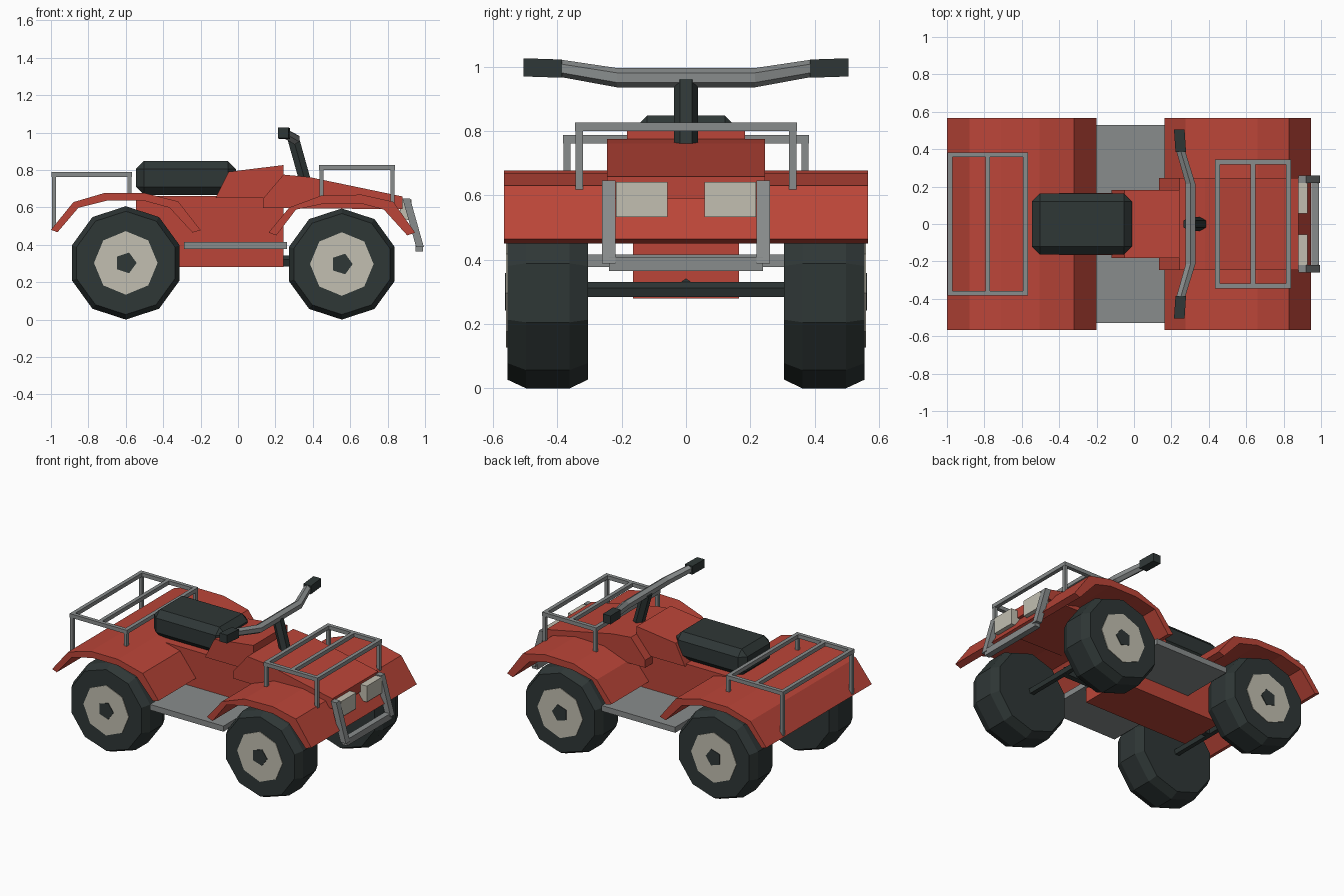
import bpy, bmesh, math
from mathutils import Vector

cube = bpy.data.objects.get("Cube")
if cube:
    bpy.data.objects.remove(cube, do_unlink=True)


def material(name, rgb):
    m = bpy.data.materials.new(name)
    m.use_nodes = True
    col = (*rgb, 1)
    m.diffuse_color = col
    m.node_tree.nodes["Principled BSDF"].inputs["Base Color"].default_value = col
    return m


RED = material("body red", (0.5, 0.06, 0.04))
DARK = material("rubber black", (0.028, 0.038, 0.037))
GREY = material("metal grey", (0.25, 0.265, 0.265))
CREAM = material("pale cream", (0.54, 0.52, 0.44))


def finish(name, bm, mat):
    bmesh.ops.recalc_face_normals(bm, faces=bm.faces)
    me = bpy.data.meshes.new(name)
    bm.to_mesh(me)
    bm.free()
    me.materials.append(mat)
    ob = bpy.data.objects.new(name, me)
    bpy.context.collection.objects.link(ob)
    return ob


def box(name, lo, hi, mat, bevel=0):
    bm = bmesh.new()
    bmesh.ops.create_cube(bm, size=1)
    for v in bm.verts:
        v.co = [a + (b - a) * (c + 0.5) for a, b, c in zip(lo, hi, v.co)]
    if bevel:
        bmesh.ops.bevel(bm, geom=bm.edges[:], offset=bevel, segments=1,
                        affect='EDGES', profile=0.5)
    return finish(name, bm, mat)


def side_profile(name, points, half_width, mat):
    """Extrude an x-z outline across the full width."""
    bm = bmesh.new()
    a = [bm.verts.new((x, -half_width, z)) for x, z in points]
    b = [bm.verts.new((x, half_width, z)) for x, z in points]
    bm.faces.new(a)
    bm.faces.new(b)
    n = len(a)
    for i in range(n):
        j = (i + 1) % n
        bm.faces.new((a[i], a[j], b[j], b[i]))
    return finish(name, bm, mat)


def loft(name, rings, sides, mat, axis="y", turn=0.0):
    """Join polygon rings given as (x, y, z, radius), all square to one axis."""
    u, w = {"x": ((0, 1, 0), (0, 0, 1)), "y": ((1, 0, 0), (0, 0, 1)),
            "z": ((1, 0, 0), (0, 1, 0))}[axis]
    u, w = Vector(u), Vector(w)
    bm = bmesh.new()
    loops = []
    for x, y, z, r in rings:
        angles = [turn + math.tau * i / sides for i in range(sides)]
        loops.append([bm.verts.new(Vector((x, y, z)) + r * (u * math.sin(t) + w * math.cos(t)))
                      for t in angles])
    for a, b in zip(loops, loops[1:]):
        for i in range(sides):
            j = (i + 1) % sides
            bm.faces.new((a[i], a[j], b[j], b[i]))
    bm.faces.new(loops[0])
    bm.faces.new(loops[-1])
    return finish(name, bm, mat)


SIDES = (("left", 1), ("right", -1))
SQUARE = math.pi / 4

# Wheels and axles
for end, x, r in (("front", 0.555, 0.297), ("rear", -0.6, 0.303)):
    for side, s in SIDES:
        tag = f"{end}_{side}"
        tread = ((0.305, r - 0.027), (0.362, r), (0.497, r), (0.555, r - 0.027))
        loft(f"{tag}_tyre", [(x, s * y, r, q) for y, q in tread], 10, DARK)
        loft(f"{tag}_hub", [(x, s * y, r, 0.17) for y in (0.54, 0.559)], 8, CREAM)
        loft(f"{tag}_hub_cap", [(x, s * y, r, 0.058) for y in (0.55, 0.563)], 5, DARK,
             turn=math.pi / 2)
    loft(f"{end}_axle", [(x, y, 0.305, 0.025) for y in (-0.32, 0.32)], 5, DARK)
loft("drive_shaft", [(x, 0, 0.31, 0.032) for x in (-0.6, 0.555)], 5, DARK, axis="x")

# Body shell
box("main_body", (-0.545, -0.165, 0.28), (0.243, 0.165, 0.66), RED)
side_profile("fuel_tank", [(-0.12, 0.65), (-0.05, 0.79), (0.243, 0.826), (0.243, 0.65)],
             0.183, RED)
side_profile("front_cowl", [(0.135, 0.597), (0.135, 0.648), (0.243, 0.775), (0.38, 0.762),
                            (0.88, 0.658), (0.88, 0.59)], 0.245, RED)
side_profile("front_fender", [
    (0.163, 0.465), (0.275, 0.6), (0.445, 0.663), (0.66, 0.668), (0.83, 0.63), (0.947, 0.465),
    (0.905, 0.45), (0.78, 0.588), (0.66, 0.62), (0.46, 0.62), (0.31, 0.588), (0.205, 0.45)],
    0.566, RED)
side_profile("rear_fender", [
    (-1.0, 0.48), (-0.88, 0.628), (-0.71, 0.678), (-0.505, 0.678), (-0.32, 0.632), (-0.2, 0.478),
    (-0.243, 0.465), (-0.366, 0.598), (-0.505, 0.636), (-0.7, 0.636), (-0.853, 0.598),
    (-0.965, 0.467)], 0.566, RED)

# Seat and footboard
box("seat", (-0.545, -0.163, 0.667), (-0.012, 0.163, 0.848), DARK, bevel=0.042)
box("footboard", (-0.29, -0.53, 0.378), (0.262, 0.53, 0.416), GREY)

# Steering
loft("steering_stem", [(0.355, 0, 0.755, 0.037), (0.297, 0, 0.962, 0.037)], 6, DARK, axis="z")
bar = [(0.25, 0.39, 0.995, 0.027), (0.302, 0.215, 0.966, 0.03)]
loft("handlebar", bar + [(x, -y, z, r) for x, y, z, r in reversed(bar)], 6, GREY)
for side, s in SIDES:
    loft(f"{side}_grip", [(0.242, s * 0.505, 0.998, 0.04), (0.25, s * 0.385, 0.994, 0.04)],
         4, DARK, turn=SQUARE)


# Luggage racks: a rectangular frame, a middle bar and four posts
def rack(name, x0, x1, half, z, rear_foot, front_foot):
    t = 0.026
    mid = (x0 + x1 - t) / 2
    for part, x in (("rear", x0), ("middle", mid), ("front", x1 - t)):
        box(f"{name}_{part}_bar", (x, -half, z - t), (x + t, half, z), GREY)
    for side, s in SIDES:
        ys = sorted((s * half, s * (half - t)))
        box(f"{name}_{side}_rail", (x0, ys[0], z - t), (x1, ys[1], z), GREY)
        for part, x, foot in (("rear", x0, rear_foot), ("front", x1 - t, front_foot)):
            box(f"{name}_{side}_{part}_post", (x + 0.002, ys[0] + 0.002, foot),
                (x + t - 0.002, ys[1] - 0.002, z - 0.002), GREY)


rack("rear_rack", -0.997, -0.567, 0.383, 0.788, 0.485, 0.66)
rack("front_rack", 0.433, 0.84, 0.345, 0.826, 0.65, 0.605)

# Headlights and front guard
for side, s in SIDES:
    ys = sorted((s * 0.057, s * 0.218))
    box(f"{side}_headlight", (0.865, ys[0], 0.533), (0.928, ys[1], 0.641), CREAM)
    loft(f"{side}_guard_bar", [(0.9, s * 0.24, 0.647, 0.029), (0.973, s * 0.24, 0.388, 0.029)],
         4, GREY, axis="z", turn=SQUARE)
box("guard_crossbar", (0.948, -0.24, 0.365), (0.988, 0.24, 0.408), GREY)
